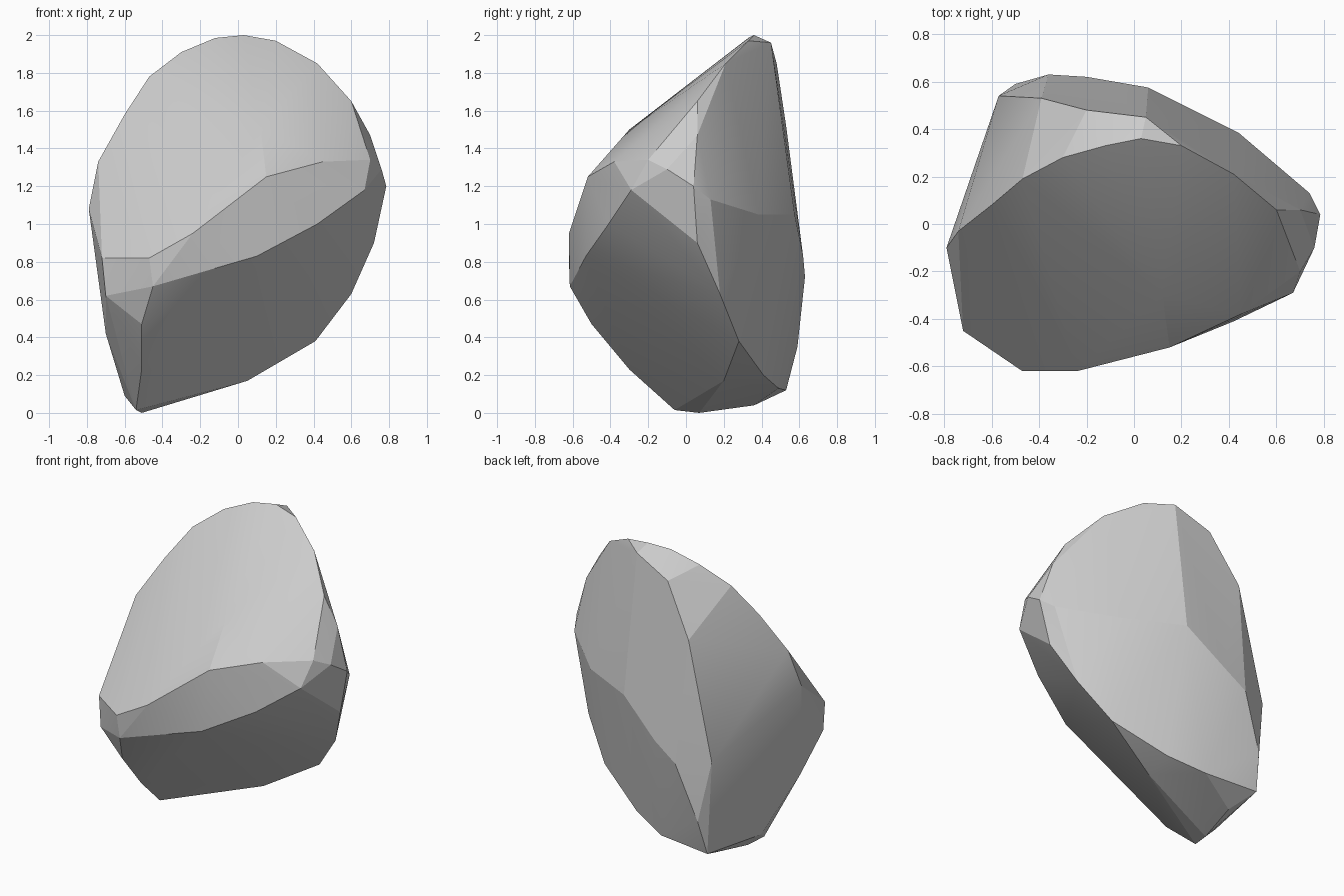
import bpy, bmesh, math

# Key corners of the boulder, grouped by the edge they lie on (x, y, z)
crest = [(-0.79, -0.10, 1.08), (-0.74, -0.03, 1.33), (-0.60, 0.08, 1.58),
         (-0.47, 0.19, 1.78), (-0.30, 0.28, 1.91), (-0.12, 0.33, 1.985),
         (0.03, 0.36, 2.0), (0.20, 0.33, 1.97), (0.42, 0.21, 1.85),
         (0.60, 0.06, 1.65), (0.70, 0.06, 1.47)]
brow = [(-0.72, -0.45, 0.82), (-0.47, -0.62, 0.82), (-0.24, -0.62, 0.95),
        (0.15, -0.52, 1.25), (0.45, -0.38, 1.33), (0.70, -0.20, 1.34),
        (0.12, -0.30, 1.50)]
front_belt = [(-0.70, -0.46, 0.62), (-0.45, -0.615, 0.67), (0.10, -0.53, 0.83),
              (0.42, -0.41, 1.0), (0.67, -0.29, 1.18)]
right_edge = [(0.785, 0.04, 1.2), (0.76, -0.10, 1.29), (0.74, 0.13, 1.13),
              (0.72, 0.06, 0.90), (0.60, 0.18, 0.63), (0.41, 0.28, 0.38)]
underside = [(-0.51, -0.30, 0.23), (-0.51, -0.50, 0.47), (-0.54, -0.06, 0.015),
             (-0.51, 0.07, 0.0), (-0.60, 0.06, 0.09), (-0.45, 0.36, 0.04),
             (0.05, 0.20, 0.17), (-0.70, -0.22, 0.42)]
back = [(-0.53, 0.53, 0.12), (-0.50, 0.59, 0.35), (-0.36, 0.63, 0.72),
        (-0.20, 0.62, 0.83), (0.06, 0.575, 1.05), (-0.57, 0.54, 0.75),
        (-0.39, 0.53, 1.52), (-0.20, 0.48, 1.85), (0.05, 0.45, 1.96),
        (0.44, 0.385, 1.05), (0.08, 0.41, 0.20), (-0.16, 0.49, 0.13)]

# Wrap the corners in one solid skin
bm = bmesh.new()
for group in (crest, brow, front_belt, right_edge, underside, back):
    for co in group:
        bm.verts.new(co)
bmesh.ops.convex_hull(bm, input=bm.verts)
loose = [v for v in bm.verts if not v.link_faces]
bmesh.ops.delete(bm, geom=loose, context='VERTS')

# Merge nearly coplanar triangles into broad facets
bmesh.ops.dissolve_limit(bm, angle_limit=math.radians(2), verts=bm.verts, edges=bm.edges)
bmesh.ops.recalc_face_normals(bm, faces=bm.faces)

mesh = bpy.data.meshes.new("boulder")
bm.to_mesh(mesh)
bm.free()
boulder = bpy.data.objects.new("boulder", mesh)
bpy.context.collection.objects.link(boulder)

# Soft facets, crisp main ridges
bpy.context.view_layer.objects.active = boulder
boulder.select_set(True)
bpy.ops.object.shade_smooth_by_angle(angle=math.radians(12))
